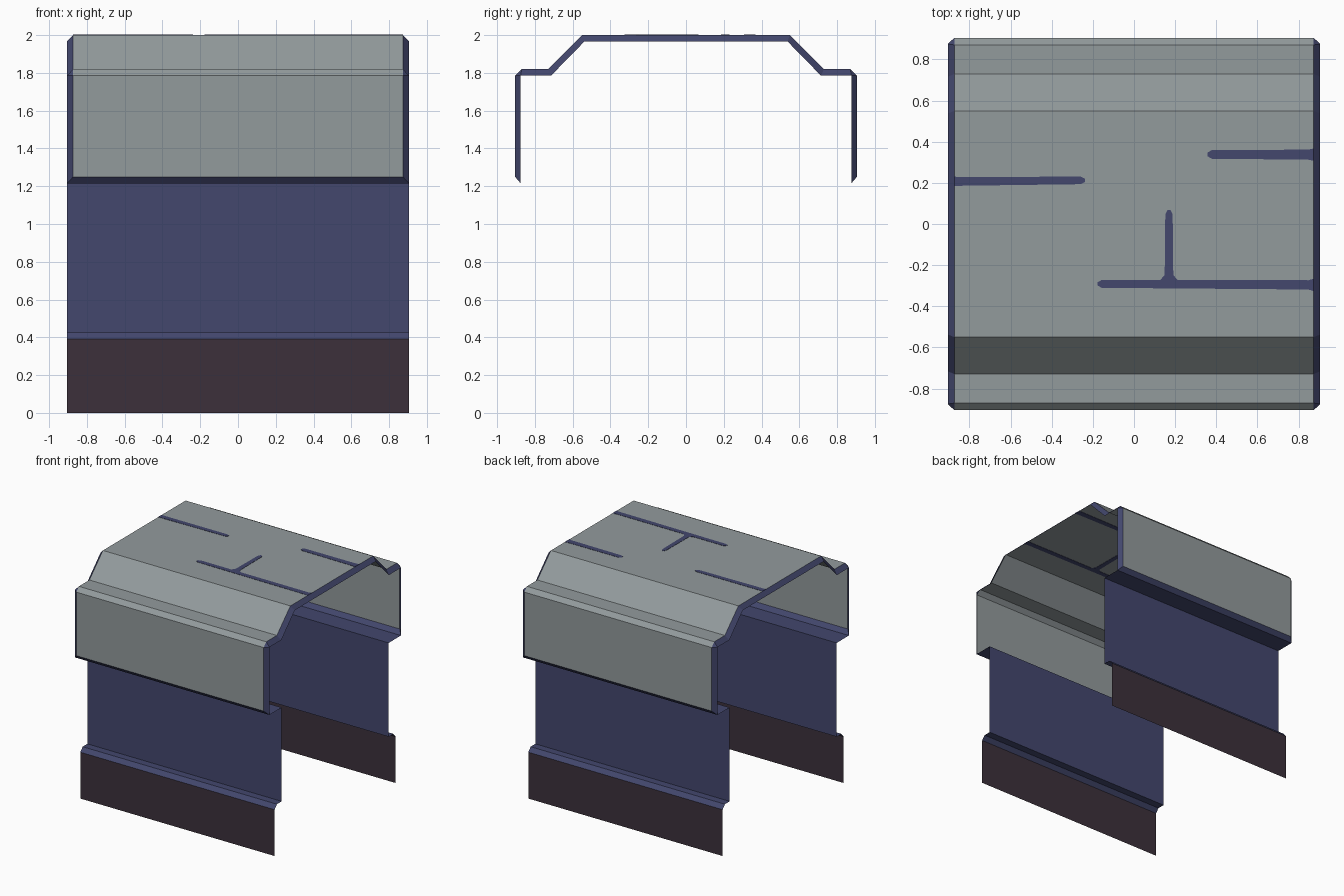
import bpy, bmesh
from mathutils import Vector

if "Cube" in bpy.data.objects:
    bpy.data.objects.remove(bpy.data.objects["Cube"])

END, EDGE = 0.905, 0.873      # half length of model, half length of the roof skin


def material(name, rgb):
    m = bpy.data.materials.new(name)
    m.diffuse_color = (*rgb, 1)
    m.use_nodes = True
    m.node_tree.nodes["Principled BSDF"].inputs["Base Color"].default_value = m.diffuse_color
    return m


GREY = material("grey panel", (0.29, 0.325, 0.335))
BLUE = material("dark blue", (0.056, 0.063, 0.155))
DARK = material("dark plum", (0.045, 0.030, 0.044))


def finish(name, bm, mat):
    bmesh.ops.remove_doubles(bm, verts=bm.verts, dist=1e-5)
    me = bpy.data.meshes.new(name)
    bm.to_mesh(me)
    bm.free()
    me.materials.append(mat)
    ob = bpy.data.objects.new(name, me)
    bpy.context.collection.objects.link(ob)
    return ob


def sheet(name, profile, mat):
    """Sweep (half_length, y, z) points along x, normals facing outward."""
    bm = bmesh.new()
    rows = [(bm.verts.new((-w, y, z)), bm.verts.new((w, y, z))) for w, y, z in profile]
    for a, b in zip(rows, rows[1:]):
        bm.faces.new((a[0], a[1], b[1], b[0]))
    return finish(name, bm, mat)


def flip(profile):
    return [(w, -y, z) for w, y, z in reversed(profile)]


# Roof skin: front half of the profile, mirrored to the back
outer_half = [(-0.905, 1.25), (-0.905, 1.785), (-0.87, 1.82), (-0.73, 1.82), (-0.55, 2.0)]
inner_half = [(-0.875, 1.215), (-0.875, 1.785), (-0.875, 1.785), (-0.715, 1.785), (-0.537, 1.967)]
outer = outer_half + [(-y, z) for y, z in reversed(outer_half)]
inner = inner_half + [(-y, z) for y, z in reversed(inner_half)]
sheet("roof_skin", [(EDGE, y, z) for y, z in outer], GREY)

# Sloping rims around both open ends
for side, name in ((1, "right_rim"), (-1, "left_rim")):
    bm = bmesh.new()
    rows = [(bm.verts.new((side * EDGE, *o)), bm.verts.new((side * END, *i)))
            for o, i in zip(outer, inner)]
    for k, (a, b) in enumerate(zip(rows, rows[1:])):
        if inner[k] == inner[k + 1]:
            f = (a[0], a[1], b[0])
        else:
            f = (a[0], a[1], b[1], b[0])
        bm.faces.new(f if side > 0 else f[::-1])
    finish(name, bm, BLUE)

# Side walls with roof ledge and lower step, and the skirts below
wall = [(END, -0.805, 0.39), (END, -0.775, 0.425), (END, -0.712, 0.425),
        (END, -0.712, 1.215), (END, -0.875, 1.215), (EDGE, -0.905, 1.25)]
skirt = [(END, -0.805, 0.0), (END, -0.805, 0.39)]
sheet("front_wall", wall, BLUE)
sheet("back_wall", flip(wall), BLUE)
sheet("front_skirt", skirt, DARK)
sheet("back_skirt", flip(skirt), DARK)


# Dark grooves on the roof, as thin plates showing on both sides
def plate(name, points):
    bm = bmesh.new()
    face = bm.faces.new([bm.verts.new((x, y, 1.998)) for x, y in points])
    up = bmesh.ops.extrude_face_region(bm, geom=[face])["geom"]
    bmesh.ops.translate(bm, vec=(0, 0, 0.004),
                        verts=[v for v in up if isinstance(v, bmesh.types.BMVert)])
    bmesh.ops.recalc_face_normals(bm, faces=bm.faces)
    finish(name, bm, BLUE)


def groove(name, root, tip, width, flare):
    """Strip with a flared root and a blunt rounded tip."""
    root, tip = Vector(root), Vector(tip)
    d = (tip - root).normalized()
    n = Vector((-d.y, d.x))
    h = width / 2
    half = [(root, flare / 2), (root + d * 0.025, h), (tip - d * 0.02, h * 0.85), (tip, h * 0.35)]
    plate(name, [p + n * w for p, w in half] + [p - n * w for p, w in reversed(half)])


groove("left_groove", (-EDGE, 0.207), (-0.238, 0.212), 0.043, 0.046)
groove("right_back_groove", (EDGE, 0.337), (0.357, 0.338), 0.049, 0.06)
groove("right_front_groove", (EDGE, -0.296), (-0.177, -0.291), 0.045, 0.06)
groove("branch_groove", (0.17, -0.274), (0.17, 0.067), 0.042, 0.09)
